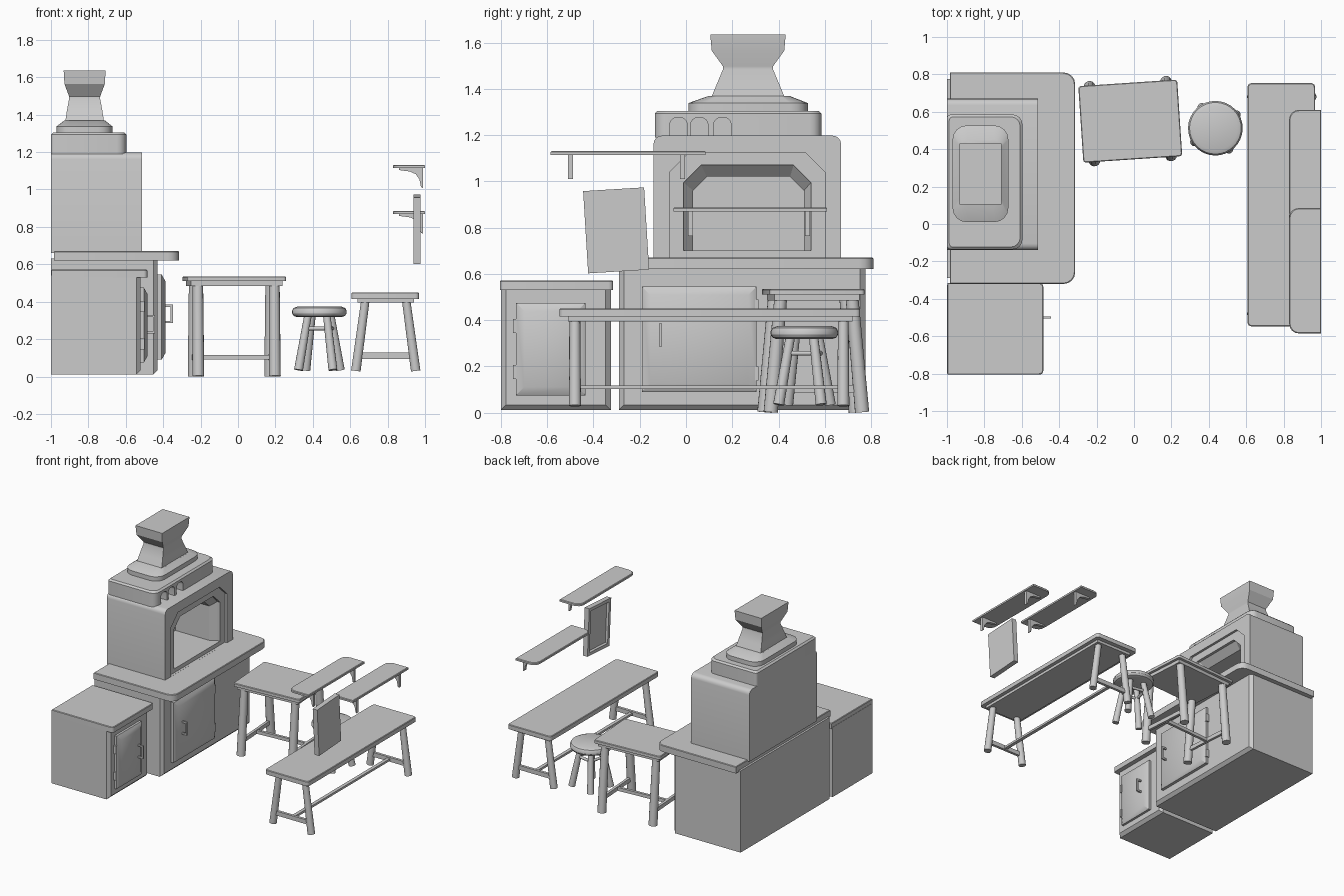
import bpy, bmesh, math
from mathutils import Vector, Matrix

if "Cube" in bpy.data.objects:
    bpy.data.objects.remove(bpy.data.objects["Cube"])


def loft(name, loops, mat=None):
    """Skin equal-length loops of points and cap both ends."""
    bm = bmesh.new()
    rings = [[bm.verts.new(p) for p in loop] for loop in loops]
    n = len(rings[0])
    for a, b in zip(rings, rings[1:]):
        for i in range(n):
            j = (i + 1) % n
            bm.faces.new((a[i], a[j], b[j], b[i]))
    bm.faces.new(rings[0])
    bm.faces.new(rings[-1])
    bmesh.ops.recalc_face_normals(bm, faces=bm.faces[:])
    if mat:
        bm.transform(mat)
    me = bpy.data.meshes.new(name)
    bm.to_mesh(me)
    bm.free()
    ob = bpy.data.objects.new(name, me)
    bpy.context.collection.objects.link(ob)
    return ob


def rrect(a0, a1, b0, b1, radii=(0, 0, 0, 0), n=4):
    """2D rounded rectangle; radii from (a0,b0) counter-clockwise."""
    corners = [(a0, b0, 1, 1), (a1, b0, -1, 1), (a1, b1, -1, -1), (a0, b1, 1, -1)]
    pts = []
    for k, (a, b, sa, sb) in enumerate(corners):
        r = radii[k]
        if r == 0:
            pts.append((a, b))
            continue
        for i in range(n + 1):
            t = math.pi * (1 + k / 2) + math.pi / 2 * i / n
            pts.append((a + sa * r + r * math.cos(t), b + sb * r + r * math.sin(t)))
    return pts


def at_z(pts, z): return [(a, b, z) for a, b in pts]
def at_x(pts, x): return [(x, a, b) for a, b in pts]
def at_y(pts, y): return [(a, y, b) for a, b in pts]


def plate(name, x0, x1, y0, y1, z0, z1, rl=0, rr=0, mat=None, e=0.004):
    """Flat slab with rounded plan corners and a softened top rim."""
    base = rrect(x0, x1, y0, y1, (rl, rr, rr, rl))
    top = rrect(x0 + e, x1 - e, y0 + e, y1 - e, (rl, rr, rr, rl))
    return loft(name, [at_z(base, z0), at_z(base, z1 - e), at_z(top, z1)], mat)


def box(name, x0, x1, y0, y1, z0, z1, mat=None):
    return loft(name, [at_z(rrect(x0, x1, y0, y1), z) for z in (z0, z1)], mat)


def rod(name, p, q, r0, r1=None, mat=None, n=14):
    p, q = Vector(p), Vector(q)
    rot = (q - p).to_track_quat('Z', 'Y')
    def ring(c, r):
        return [c + rot @ Vector((r * math.cos(2 * math.pi * i / n), r * math.sin(2 * math.pi * i / n), 0)) for i in range(n)]
    return loft(name, [ring(p, r0), ring(q, r1 or r0)], mat)


def cut(ob, cutter):
    cutter.hide_render = True
    m = ob.modifiers.new("cut", 'BOOLEAN')
    m.operation, m.solver, m.object = 'DIFFERENCE', 'EXACT', cutter
    bpy.context.view_layer.objects.active = ob
    bpy.ops.object.modifier_apply(modifier=m.name)
    bpy.data.objects.remove(cutter)


def arch(y0, y1, z0, z1, c, x):
    return at_x([(y0, z0), (y1, z0), (y1, z1 - c), (y1 - c, z1), (y0 + c, z1), (y0, z1 - c)], x)


def carcass(name, x1, y0, y1, z1, b=0.022):
    """Cupboard block with a chamfered front face."""
    full = rrect(y0, y1, 0.012, z1)
    front = rrect(y0 + b, y1 - b, 0.012 + b, z1)
    loft(name, [at_x(full, -1), at_x(full, x1 - b), at_x(front, x1)])


def door(name, x, y0, y1, z0, z1, handle_y, handle_z, hinge_y, hinge_zs):
    """Raised-panel door with pull handle and hinges."""
    i = 0.036
    outer, inner = rrect(y0, y1, z0, z1), rrect(y0 + i, y1 - i, z0 + i, z1 - i)
    loft(name, [at_x(outer, x - 0.01), at_x(outer, x + 0.022), at_x(inner, x + 0.042)])
    h, w, f = 0.05, 0.006, x + 0.04
    box(name + "_handle_grip", f + 0.03, f + 0.042, handle_y - w, handle_y + w, handle_z - h, handle_z + h)
    for s in (-1, 1):
        zc = handle_z + s * (h - 0.006)
        box(name + "_handle_post", f - 0.005, f + 0.032, handle_y - w, handle_y + w, zc - w, zc + w)
    for z in hinge_zs:
        box(name + "_hinge", x - 0.005, x + 0.026, hinge_y - 0.008, hinge_y + 0.008, z - 0.03, z + 0.03)


# Stove base, counter and side cupboard
carcass("stove_base", -0.43, -0.29, 0.775, 0.63)
plate("counter_top", -0.985, -0.315, -0.32, 0.81, 0.62, 0.67, 0, 0.06)
door("stove_door", -0.43, -0.19, 0.305, 0.09, 0.545, -0.11, 0.335, 0.305, (0.17, 0.46))
carcass("side_cupboard", -0.52, -0.80, -0.325, 0.54)
plate("side_cupboard_top", -0.998, -0.485, -0.805, -0.315, 0.53, 0.572, 0, 0.02)
door("side_cupboard_door", -0.525, -0.735, -0.435, 0.075, 0.475, -0.50, 0.28, -0.74, (0.175, 0.375))

# Oven body with stepped arched opening
body = rrect(-0.14, 0.67, 0.66, 1.197, (0, 0, 0.035, 0.035))
oven = loft("oven_body", [at_x(body, -1), at_x(body, -0.512)])
cut(oven, loft("arch_cutter", [arch(-0.07, 0.60, 0.6705, 1.125, 0.085, x) for x in (-0.53, -0.4)]))
cut(oven, loft("opening_cutter", [arch(-0.01, 0.54, 0.70, 1.07, 0.075, -0.45),
                                  arch(-0.01, 0.54, 0.70, 1.07, 0.075, -0.55),
                                  arch(0.03, 0.51, 0.70, 1.02, 0.06, -0.60),
                                  arch(0.03, 0.51, 0.70, 1.02, 0.06, -0.88)]))

# Hood slab with three arched niches
hood = plate("hood_slab", -1.0, -0.597, -0.135, 0.585, 1.19, 1.305, 0.02, 0.05, e=0.012)
for y0 in (-0.07, 0.02, 0.12):
    niche = rrect(y0, y0 + 0.075, 1.197, 1.275, (0, 0, 0.03, 0.03))
    cut(hood, loft("niche_cutter", [at_x(niche, -0.66), at_x(niche, -0.55)]))

# Sloped cap and flared chimney
def cap(x0, x1, y0, y1, r, z): return at_z(rrect(x0, x1, y0, y1, (r,) * 4), z)
loft("hood_cap", [cap(-0.97, -0.672, 0.01, 0.527, 0.075, 1.30),
                  cap(-0.97, -0.672, 0.01, 0.527, 0.075, 1.338),
                  cap(-0.93, -0.71, 0.095, 0.45, 0.04, 1.368)])
loft("chimney", [at_z(rrect(-0.82 - a, -0.82 + a, 0.268 - b, 0.268 + b), z) for a, b, z in
                 ((0.104, 0.160, 1.36), (0.095, 0.135, 1.42), (0.083, 0.108, 1.485),
                  (0.083, 0.108, 1.497), (0.108, 0.157, 1.565), (0.112, 0.163, 1.635))])

# Table, turned slightly
T = Matrix.Translation((-0.02, 0.55, 0)) @ Matrix.Rotation(math.radians(3.8), 4, 'Z')
plate("table_top", -0.265, 0.265, -0.205, 0.205, 0.51, 0.535, 0.015, 0.015, T)
box("table_apron", -0.245, 0.245, -0.185, 0.185, 0.485, 0.512, T)
for s in (-1, 1):
    for t in (-1, 1):
        rod("table_leg", (s * 0.205, t * 0.198, 0.002), (s * 0.205, t * 0.155, 0.49), 0.031, 0.028, T)
    box("table_side_stretcher", s * 0.205 - 0.01, s * 0.205 + 0.01, -0.19, 0.19, 0.088, 0.118, T)
box("table_long_stretcher", -0.205, 0.205, -0.01, 0.01, 0.09, 0.115, T)

# Round stool with splayed legs and rungs
S = Matrix.Translation((0.435, 0.512, 0)) @ Matrix.Rotation(math.radians(33), 4, 'Z')
loft("stool_seat", [[(r * math.cos(i * math.pi / 16), r * math.sin(i * math.pi / 16), z) for i in range(32)]
                    for r, z in ((0.12, 0.318), (0.137, 0.324), (0.146, 0.338), (0.146, 0.352),
                                 (0.138, 0.366), (0.118, 0.374))], S)
def polar(r, k, z): return (r * math.cos(k * math.pi / 2), r * math.sin(k * math.pi / 2), z)
for k in range(4):
    rod("stool_leg", polar(0.133, k, 0.035), polar(0.072, k, 0.33), 0.024, 0.02, S)
    rod("stool_rung", polar(0.087, k, 0.257), polar(0.087, k + 1, 0.257), 0.01, None, S)

# Long bench
plate("bench_top", 0.607, 0.968, -0.547, 0.753, 0.415, 0.45, 0.02, 0.02)
box("bench_apron", 0.64, 0.94, -0.51, 0.72, 0.395, 0.418)
for y in (-0.48, 0.68):
    for s in (-1, 1):
        rod("bench_leg", (0.79 + s * 0.16, y, 0.03), (0.79 + s * 0.11, y, 0.40), 0.026, 0.023)
    box("bench_side_stretcher", 0.645, 0.935, y - 0.01, y + 0.01, 0.095, 0.128)
box("bench_long_stretcher", 0.777, 0.803, -0.48, 0.68, 0.102, 0.118)

# Wall shelves on curved brackets
for label, y0, y1, z, posts in (("upper", -0.585, 0.085, 1.114, (-0.5, -0.015)),
                                ("lower", -0.055, 0.61, 0.869, (0.02, 0.525))):
    plate(label + "_shelf", 0.83, 1.0, y0, y1, z, z + 0.017, 0.05, 0)
    prof = [(0.86, z + 0.002), (0.988, z + 0.002), (0.988, z - 0.105), (0.978, z - 0.10),
            (0.97, z - 0.06), (0.95, z - 0.032), (0.92, z - 0.018), (0.86, z - 0.01)]
    for y in posts:
        loft(label + "_shelf_bracket", [at_y(prof, y - 0.011), at_y(prof, y + 0.011)])

# Tilted picture frame, recessed towards the room
P = Matrix.Translation((0.956, -0.302, 0.788)) @ Matrix.Rotation(math.radians(3.5), 4, 'X')
def frame(i, x): return at_x(rrect(-0.132 + i, 0.132 - i, -0.178 + i, 0.178 - i), x)
loft("picture_frame", [frame(0, 0.019), frame(0, -0.019), frame(0.024, -0.019), frame(0.03, -0.004)], P)

# Smooth round parts, keep edges sharp
bpy.ops.object.select_all(action='SELECT')
bpy.context.view_layer.objects.active = oven
bpy.ops.object.shade_smooth_by_angle(angle=math.radians(30))
